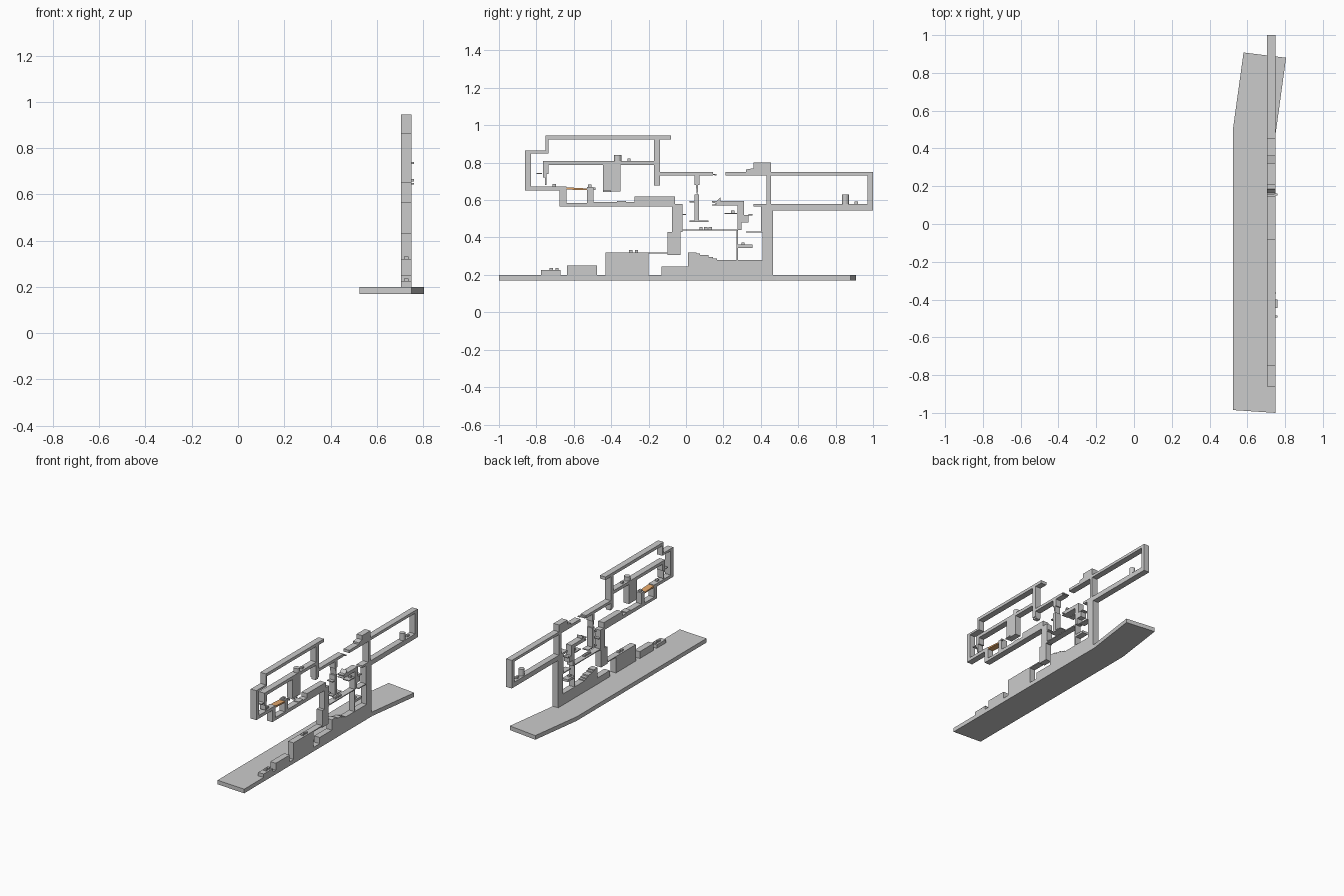
import bpy, bmesh
from mathutils import Matrix

X0, X1 = 0.705, 0.75   # thickness of the cut section


def finish(name, bm):
    bmesh.ops.recalc_face_normals(bm, faces=bm.faces)
    me = bpy.data.meshes.new(name)
    bm.to_mesh(me)
    bm.free()
    ob = bpy.data.objects.new(name, me)
    bpy.context.collection.objects.link(ob)
    return ob


def add_prism(bm, pts, axis, a, b):
    """Extrude a 2D outline along x (yz outline) or z (xy outline)."""
    put = (lambda p, t: (t, p[0], p[1])) if axis == 'x' else (lambda p, t: (p[0], p[1], t))
    lo = [bm.verts.new(put(p, a)) for p in pts]
    hi = [bm.verts.new(put(p, b)) for p in pts]
    bm.faces.new(lo)
    bm.faces.new(hi)
    n = len(pts)
    for i in range(n):
        j = (i + 1) % n
        bm.faces.new((lo[i], lo[j], hi[j], hi[i]))


def profile(name, pts, axis='x', a=X0, b=X1):
    bm = bmesh.new()
    add_prism(bm, pts, axis, a, b)
    return finish(name, bm)


def boxes(name, rects, a=X0, b=X1):
    """Rectangles (y0, z0, y1, z1) extruded over the section thickness."""
    bm = bmesh.new()
    for y0, z0, y1, z1 in rects:
        add_prism(bm, [(y0, z0), (y1, z0), (y1, z1), (y0, z1)], 'x', a, b)
    return finish(name, bm)


def drum(name, x, y, z0, z1, r, n=16):
    bm = bmesh.new()
    bmesh.ops.create_cone(bm, cap_ends=True, segments=n, radius1=r, radius2=r, depth=z1 - z0,
                          matrix=Matrix.Translation((x, y, (z0 + z1) / 2)))
    return finish(name, bm)


# site slab, bent at its far end
profile("ground_slab", [(0.525, -0.985), (0.75, -1.0), (0.75, 0.48), (0.805, 0.88),
                        (0.58, 0.908), (0.525, 0.51)], 'z', 0.17, 0.20)

# stepped foundations
boxes("terrace_blocks", [(-0.775, 0.2, -0.67, 0.225), (-0.635, 0.2, -0.475, 0.25),
                         (-0.43, 0.2, -0.20, 0.32)])
profile("foundation_and_column", [
    (-0.13, 0.2), (0.465, 0.2), (0.465, 0.58), (0.41, 0.58), (0.41, 0.28), (0.165, 0.28),
    (0.165, 0.287), (0.145, 0.287), (0.145, 0.295), (0.12, 0.295), (0.12, 0.305), (0.075, 0.305),
    (0.075, 0.313), (0.055, 0.313), (0.055, 0.32), (0.01, 0.32), (0.01, 0.245), (-0.13, 0.245)])
boxes("entrance_landing", [(-0.20, 0.313, -0.10, 0.32)])

# left wing: upper shell
profile("upper_left_shell", [
    (-0.17, 0.923), (-0.17, 0.69), (-0.14, 0.69), (-0.14, 0.923), (-0.08, 0.923), (-0.08, 0.945),
    (-0.75, 0.945), (-0.75, 0.865), (-0.86, 0.865), (-0.86, 0.65), (-0.675, 0.65), (-0.675, 0.565),
    (-0.075, 0.565), (-0.075, 0.43), (-0.10, 0.43), (-0.10, 0.305), (-0.03, 0.305), (-0.03, 0.43),
    (-0.02, 0.43), (-0.02, 0.58), (-0.06, 0.58), (-0.06, 0.62), (-0.275, 0.62), (-0.275, 0.59),
    (-0.495, 0.59), (-0.495, 0.67), (-0.53, 0.67), (-0.53, 0.585), (-0.64, 0.585), (-0.64, 0.673),
    (-0.83, 0.673), (-0.83, 0.85), (-0.735, 0.85), (-0.735, 0.923)])
# left wing: middle floor with hanging shaft
profile("middle_floor", [
    (-0.17, 0.81), (-0.765, 0.81), (-0.765, 0.72), (-0.753, 0.72), (-0.753, 0.68), (-0.745, 0.68),
    (-0.745, 0.74), (-0.735, 0.74), (-0.735, 0.787), (-0.445, 0.787), (-0.445, 0.645),
    (-0.35, 0.645), (-0.35, 0.787), (-0.17, 0.787)])
boxes("wall_foot", [(-0.17, 0.677, -0.14, 0.69)], X0 + 0.005, X1 - 0.005)
boxes("left_shelves", [(-0.80, 0.738, -0.77, 0.744), (-0.37, 0.59, -0.32, 0.596)])

# orange floor insert over the sunken pit
insert = profile("floor_insert", [(-0.64, 0.656), (-0.53, 0.653), (-0.53, 0.662), (-0.64, 0.668)])
mat = bpy.data.materials.new("orange")
mat.diffuse_color = (0.8, 0.4, 0.15, 1)
insert.data.materials.append(mat)

# middle roofs and skylight
boxes("centre_roof", [(-0.14, 0.73, 0.145, 0.75), (0.145, 0.735, 0.16, 0.74)])
profile("right_roof", [
    (0.21, 0.73), (0.43, 0.73), (0.43, 0.58), (0.455, 0.58), (0.455, 0.73), (0.97, 0.73),
    (0.97, 0.58), (0.465, 0.58), (0.465, 0.545), (1.0, 0.545), (1.0, 0.75), (0.455, 0.75),
    (0.455, 0.80), (0.36, 0.80), (0.36, 0.77), (0.32, 0.763), (0.32, 0.75), (0.21, 0.75)])

# central hanging column
profile("hanging_column", [
    (0.045, 0.73), (0.045, 0.68), (0.053, 0.68), (0.058, 0.63), (0.045, 0.63), (0.045, 0.49),
    (0.02, 0.49), (0.02, 0.483), (0.12, 0.483), (0.12, 0.49), (0.07, 0.49), (0.07, 0.63),
    (0.062, 0.63), (0.065, 0.68), (0.073, 0.68), (0.073, 0.73)])

# hall floors, stair landing and thin walls
boxes("hall_floor", [(-0.03, 0.436, 0.272, 0.443)])
profile("stair_landing", [
    (0.14, 0.57), (0.275, 0.57), (0.275, 0.44), (0.297, 0.44), (0.297, 0.48), (0.335, 0.48),
    (0.335, 0.52), (0.31, 0.52), (0.31, 0.595), (0.14, 0.595), (0.14, 0.587), (0.165, 0.58), (0.14, 0.575)])
profile("landing_step", [(0.165, 0.595), (0.185, 0.595), (0.185, 0.617)])
boxes("thin_walls", [(0.271, 0.28, 0.278, 0.44), (0.32, 0.426, 0.41, 0.433),
                     (0.402, 0.433, 0.41, 0.57)])
boxes("small_ledges", [(0.36, 0.565, 0.41, 0.58), (0.278, 0.345, 0.355, 0.362),
                       (0.205, 0.525, 0.272, 0.532), (0.335, 0.518, 0.355, 0.525),
                       (0.02, 0.588, 0.045, 0.594), (-0.02, 0.52, 0.0, 0.526)])

# round stools / tanks
drum("left_tank", 0.73, -0.365, 0.81, 0.84, 0.021)
drum("right_tank", 0.73, 0.852, 0.58, 0.63, 0.019)

# small seats scattered over the floors
for i, (y, z) in enumerate([(-0.72, 0.225), (-0.69, 0.225), (-0.295, 0.32), (-0.265, 0.32),
                            (-0.305, 0.81), (-0.705, 0.673), (-0.515, 0.67), (0.08, 0.443),
                            (0.105, 0.443), (0.13, 0.443), (0.305, 0.362), (0.25, 0.532),
                            (0.91, 0.58)]):
    boxes(f"seat_{i + 1}", [(y - 0.009, z, y + 0.009, z + 0.012)], 0.718, 0.738)

# brackets standing proud of the cut face
for name, r in (("bracket_a", (-0.445, 0.643, -0.40, 0.65)), ("bracket_b", (-0.495, 0.655, -0.485, 0.667)),
                ("bracket_c", (0.152, 0.732, 0.162, 0.74))):
    boxes(name, [r], 0.745, 0.76)
